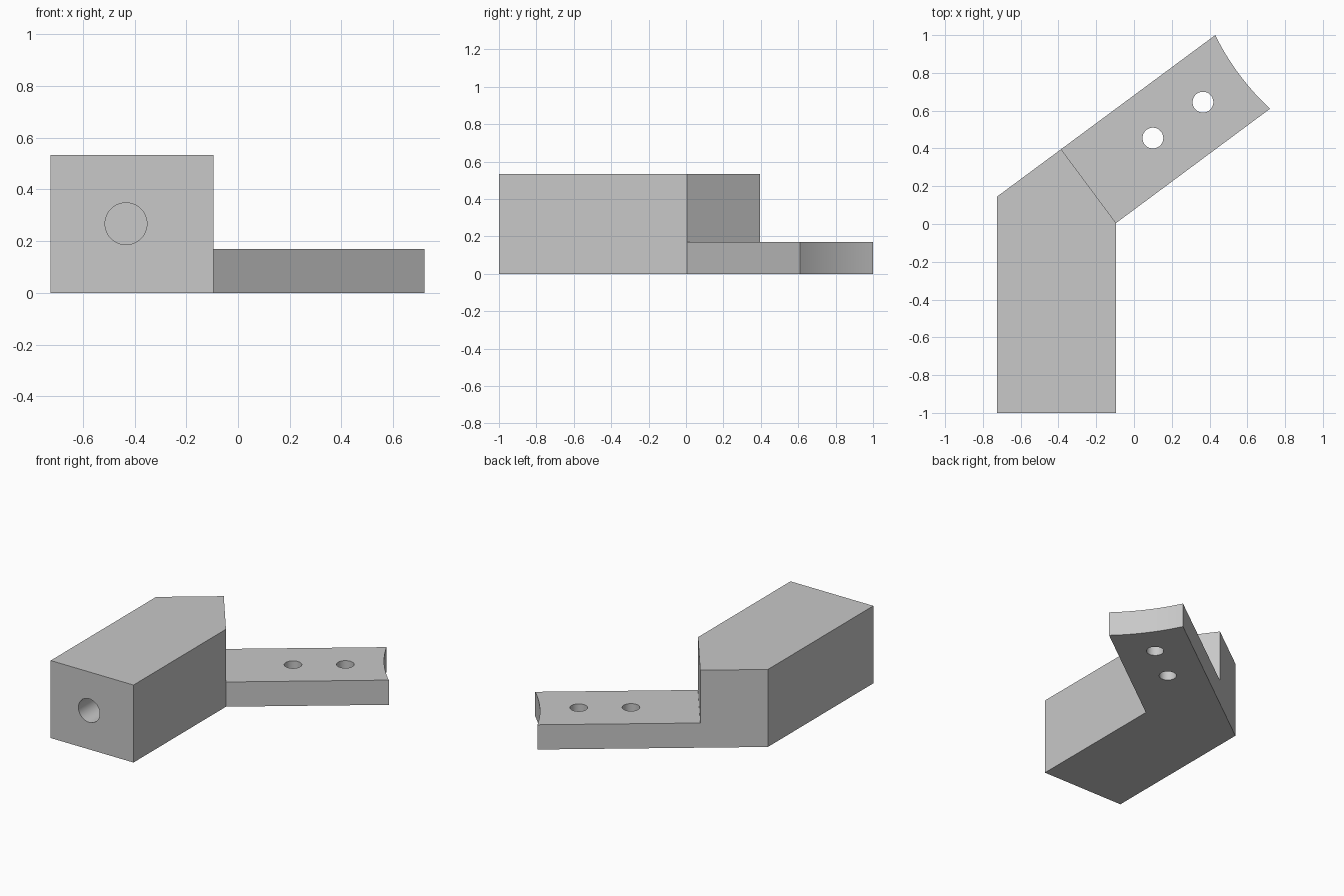
import bpy
import bmesh
from math import pi
from mathutils import Vector, Matrix

cube = bpy.data.objects.get("Cube")
if cube:
    bpy.data.objects.remove(cube, do_unlink=True)

HEIGHT, ARM_HEIGHT = 0.533, 0.17


def add_object(name, bm):
    bmesh.ops.recalc_face_normals(bm, faces=bm.faces)
    mesh = bpy.data.meshes.new(name)
    bm.to_mesh(mesh)
    bm.free()
    obj = bpy.data.objects.new(name, mesh)
    bpy.context.collection.objects.link(obj)
    return obj


def prism(name, outline, bottom, top):
    """Extrude a flat outline upward."""
    bm = bmesh.new()
    face = bm.faces.new([bm.verts.new((p[0], p[1], bottom)) for p in outline])
    result = bmesh.ops.extrude_face_region(bm, geom=[face])
    verts = [v for v in result["geom"] if isinstance(v, bmesh.types.BMVert)]
    bmesh.ops.translate(bm, verts=verts, vec=(0, 0, top - bottom))
    return add_object(name, bm)


def rod(name, centre, radius, length, rotation=Matrix()):
    bm = bmesh.new()
    bmesh.ops.create_cone(bm, cap_ends=True, segments=48, radius1=radius,
                          radius2=radius, depth=length,
                          matrix=Matrix.Translation(centre) @ rotation)
    return add_object(name, bm)


def cut(target, cutter):
    cutter.hide_render = True
    mod = target.modifiers.new("cut", "BOOLEAN")
    mod.operation = "DIFFERENCE"
    mod.solver = "EXACT"
    mod.object = cutter
    bpy.context.view_layer.objects.active = target
    bpy.ops.object.modifier_apply(modifier=mod.name)
    bpy.data.objects.remove(cutter, do_unlink=True)


# Angled block outline with a shallow concave tip
tip_right, tip_left = Vector((0.72, 0.61)), Vector((0.43, 1.0))
inner, outer = Vector((-0.095, 0.005)), Vector((-0.385, 0.395))
along = (tip_right - inner).normalized()
steps = 16
tip = []
for i in range(steps + 1):
    t = i / steps
    tip.append(tip_right.lerp(tip_left, t) - along * 0.022 * 4 * t * (1 - t))
outline = [(-0.725, -1), (-0.095, -1), inner] + tip + [(-0.725, 0.145)]
bracket = prism("angled_bracket", outline, 0, HEIGHT)

# Lowered arm
side = (outer - inner).normalized()
a, b = inner - side * 0.3, outer + side * 0.3
cut(bracket, prism("step_cutter", [a, a + along * 1.5, b + along * 1.5, b],
                   ARM_HEIGHT, HEIGHT + 0.2))

# Screw holes through the arm
for x, y in ((0.10, 0.455), (0.365, 0.645)):
    cut(bracket, rod("screw_hole_cutter", (x, y, 0.1), 0.055, 0.6))

# Blind socket in the front
socket_depth = 0.7
cut(bracket, rod("socket_cutter", (-0.433, -1, 0.267), 0.081,
                 socket_depth * 2, Matrix.Rotation(pi / 2, 4, "X")))

# Plain grey finish
grey = bpy.data.materials.new("light_grey")
grey.use_nodes = True
colour = (0.58, 0.58, 0.58, 1)
grey.diffuse_color = colour
grey.node_tree.nodes["Principled BSDF"].inputs["Base Color"].default_value = colour
bracket.data.materials.clear()
bracket.data.materials.append(grey)

bpy.ops.object.select_all(action="DESELECT")
bracket.select_set(True)
bpy.context.view_layer.objects.active = bracket
bpy.ops.object.shade_smooth_by_angle()
